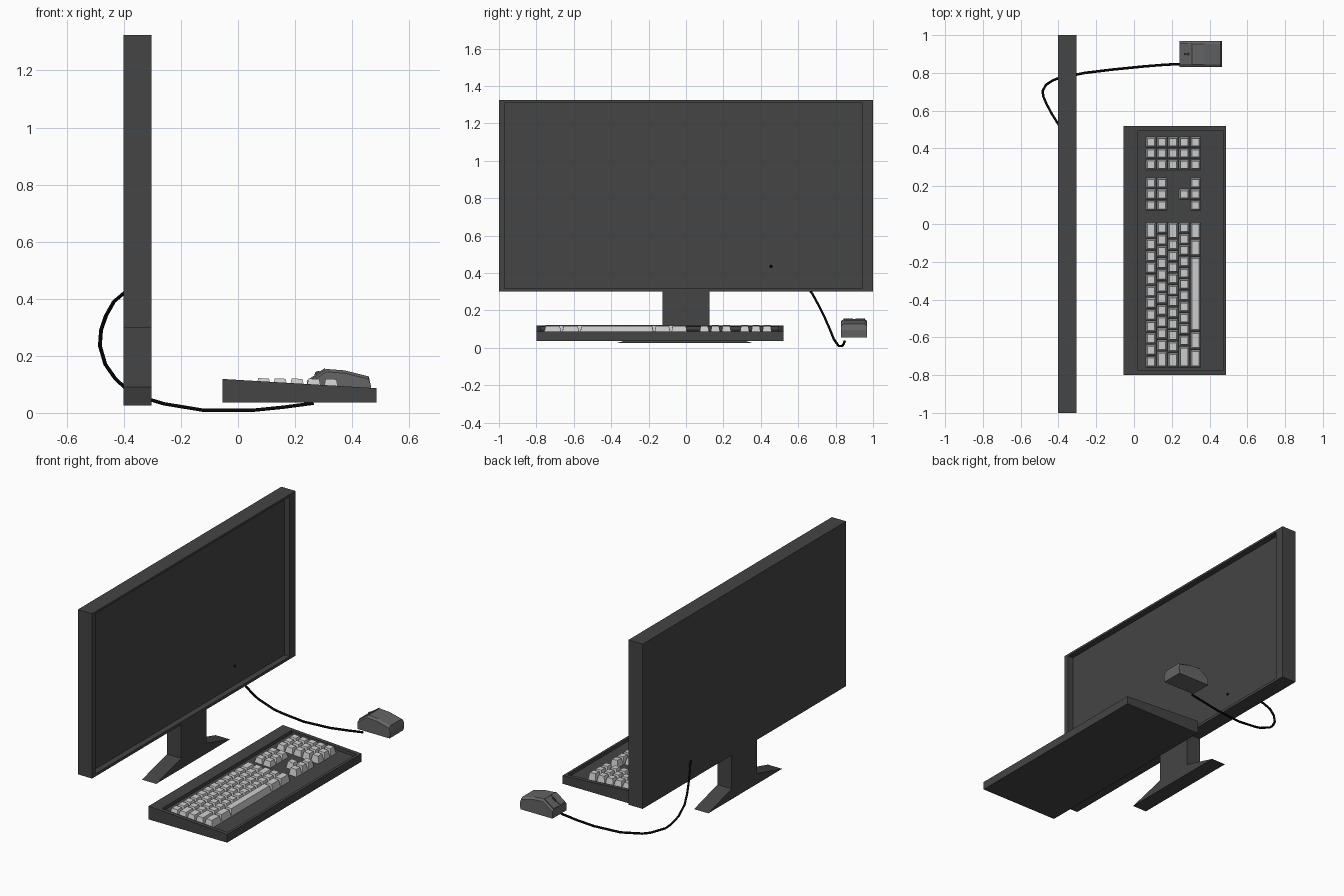
import bpy, bmesh

if "Cube" in bpy.data.objects:
    bpy.data.objects.remove(bpy.data.objects["Cube"])


def material(name, v):
    m = bpy.data.materials.new(name)
    m.diffuse_color = (v, v, v, 1)
    m.use_nodes = True
    m.node_tree.nodes["Principled BSDF"].inputs["Base Color"].default_value = m.diffuse_color
    return m


CHARCOAL = material("charcoal plastic", 0.058)
GREY = material("mid grey plastic", 0.13)
LIGHT = material("light key grey", 0.62)
BLACK = material("black rubber", 0.002)


def loft(bm, rings):
    """Bridge rings of equal length and cap both ends."""
    loops = [[bm.verts.new(p) for p in r] for r in rings]
    n = len(loops[0])
    for a, b in zip(loops, loops[1:]):
        for i in range(n):
            j = (i + 1) % n
            bm.faces.new((a[i], a[j], b[j], b[i]))
    bm.faces.new(loops[0][::-1])
    bm.faces.new(loops[-1])


def finish(bm, name, mat):
    bmesh.ops.recalc_face_normals(bm, faces=bm.faces)
    me = bpy.data.meshes.new(name)
    bm.to_mesh(me)
    bm.free()
    me.materials.append(mat)
    ob = bpy.data.objects.new(name, me)
    bpy.context.collection.objects.link(ob)
    return ob


def solid(name, mat, *ring_sets):
    bm = bmesh.new()
    for rings in ring_sets:
        loft(bm, rings)
    return finish(bm, name, mat)


def rect_x(x, y0, y1, z0, z1):
    return [(x, y0, z0), (x, y1, z0), (x, y1, z1), (x, y0, z1)]


def rect_z(x0, x1, y0, y1, zf):
    return [(x, y, zf(x)) for x, y in ((x0, y0), (x1, y0), (x1, y1), (x0, y1))]


# Monitor with recessed screen
XB, XF = -0.402, -0.304
inner = (-0.967, 0.942, 0.317, 1.312)
solid("monitor", CHARCOAL, [rect_x(XB, -1, 1, 0.30, 1.325),
                            rect_x(XF, -1, 1, 0.30, 1.325),
                            rect_x(XF, *inner), rect_x(XF - 0.037, *inner)])

# Neck and splayed foot
solid("stand_neck", CHARCOAL, [rect_x(XB, -0.125, 0.125, 0.09, 0.30),
                               rect_x(XF, -0.125, 0.125, 0.09, 0.30)])
foot = [(-0.37, 0.026), (0.355, 0.026), (0.125, 0.091), (-0.125, 0.091)]
solid("stand_foot", CHARCOAL, [[(x, y, z) for y, z in foot] for x in (XB, XF)])


# Keyboard tray with sloping top and recess
def rim(x):
    return 0.119 - 0.06 * (x + 0.055)


def floor(x):
    return rim(x) - 0.02


outer = (-0.055, 0.486, -0.80, 0.52)
well = (0.02, 0.47, -0.775, 0.495)
solid("keyboard_body", CHARCOAL, [rect_z(*outer, lambda x: 0.036), rect_z(*outer, rim),
                                  rect_z(*well, rim), rect_z(*well, floor)])

# Keys: tapered blocks in five rows
ROWS = [0.09, 0.148, 0.207, 0.266, 0.326]
keys = bmesh.new()


def key(x, y0, y1):
    top = 0.121 - 0.01 * (x - 0.09)
    g, t, h = 0.002, 0.008, 0.027
    y0, y1 = y0 + g, y1 - g
    loft(keys, [rect_z(x - h, x + h, y0, y1, floor),
                rect_z(x - h + t, x + h - t, y0 + t, y1 - t,
                       lambda px: top - 0.06 * (px - x))])


def small_key(x, y):
    key(x, y - 0.029, y + 0.029)


# Main block, widths listed from the right-hand end of each row
layout = [[1.4] + [1] * 11,
          [1.0] * 11 + [1.4],
          [1.5] + [1] * 10 + [1.35],
          [1.0] + [1] * 10 + [1.9],
          [1.5, 1.5, 6.6, 1.6, 1.6]]
for x, widths in zip(ROWS, layout):
    unit = 0.77 / sum(widths)
    y = 0.009
    for w in widths:
        key(x, y - w * unit, y)
        y -= w * unit

# Number pad, then navigation and arrow keys
for x in ROWS:
    for y in (0.433, 0.374, 0.314):
        small_key(x, y)
for x in (ROWS[0], ROWS[1], ROWS[4]):
    for y in (0.216, 0.157, 0.098):
        small_key(x, y)
small_key(ROWS[3], 0.157)
finish(keys, "keys", LIGHT)

# Mouse: side profile swept across, slightly narrower on top
YM = 0.899
profile = [(0.241, 0.055), (0.462, 0.055), (0.466, 0.095), (0.458, 0.128),
           (0.374, 0.149), (0.308, 0.154), (0.241, 0.107)]


def mouse_ring(y, drop):
    return [(x, y, z if z < 0.1 else z - drop) for x, z in profile]


solid("mouse_body", GREY, [mouse_ring(YM - 0.069, 0.01), mouse_ring(YM - 0.055, 0),
                           mouse_ring(YM + 0.055, 0), mouse_ring(YM + 0.069, 0.01)])

# Two button plates on the front slope, with a wheel between
plate = [(0.244, 0.108), (0.306, 0.1515), (0.304, 0.157), (0.241, 0.113)]
solid("mouse_buttons", GREY,
      *[[[(x, YM + s * d, z) for x, z in plate] for d in (0.007, 0.057)] for s in (-1, 1)])
bpy.ops.mesh.primitive_cylinder_add(vertices=12, radius=0.014, depth=0.01,
                                    location=(0.282, YM, 0.133), rotation=(1.5708, 0, 0))
wheel = bpy.context.object
wheel.name = "mouse_wheel"
wheel.data.materials.append(CHARCOAL)

# Cable from mouse, under and behind the monitor, into its back
path = [(0.265, 0.848, 0.034), (0.16, 0.843, 0.02), (0.05, 0.834, 0.009),
        (-0.12, 0.817, 0.009), (-0.26, 0.80, 0.032), (-0.31, 0.79, 0.047),
        (-0.40, 0.772, 0.092), (-0.43, 0.76, 0.12), (-0.465, 0.738, 0.17),
        (-0.484, 0.705, 0.235), (-0.48, 0.675, 0.29), (-0.463, 0.635, 0.34),
        (-0.435, 0.583, 0.39), (-0.402, 0.53, 0.418), (-0.338, 0.45, 0.437)]
cu = bpy.data.curves.new("mouse_cable", "CURVE")
cu.dimensions = "3D"
cu.bevel_depth = 0.0068
cu.bevel_resolution = 1
cu.use_fill_caps = True
sp = cu.splines.new("POLY")
sp.points.add(len(path) - 1)
for p, co in zip(sp.points, path):
    p.co = (*co, 1)
cu.materials.append(BLACK)
bpy.context.collection.objects.link(bpy.data.objects.new("mouse_cable", cu))
